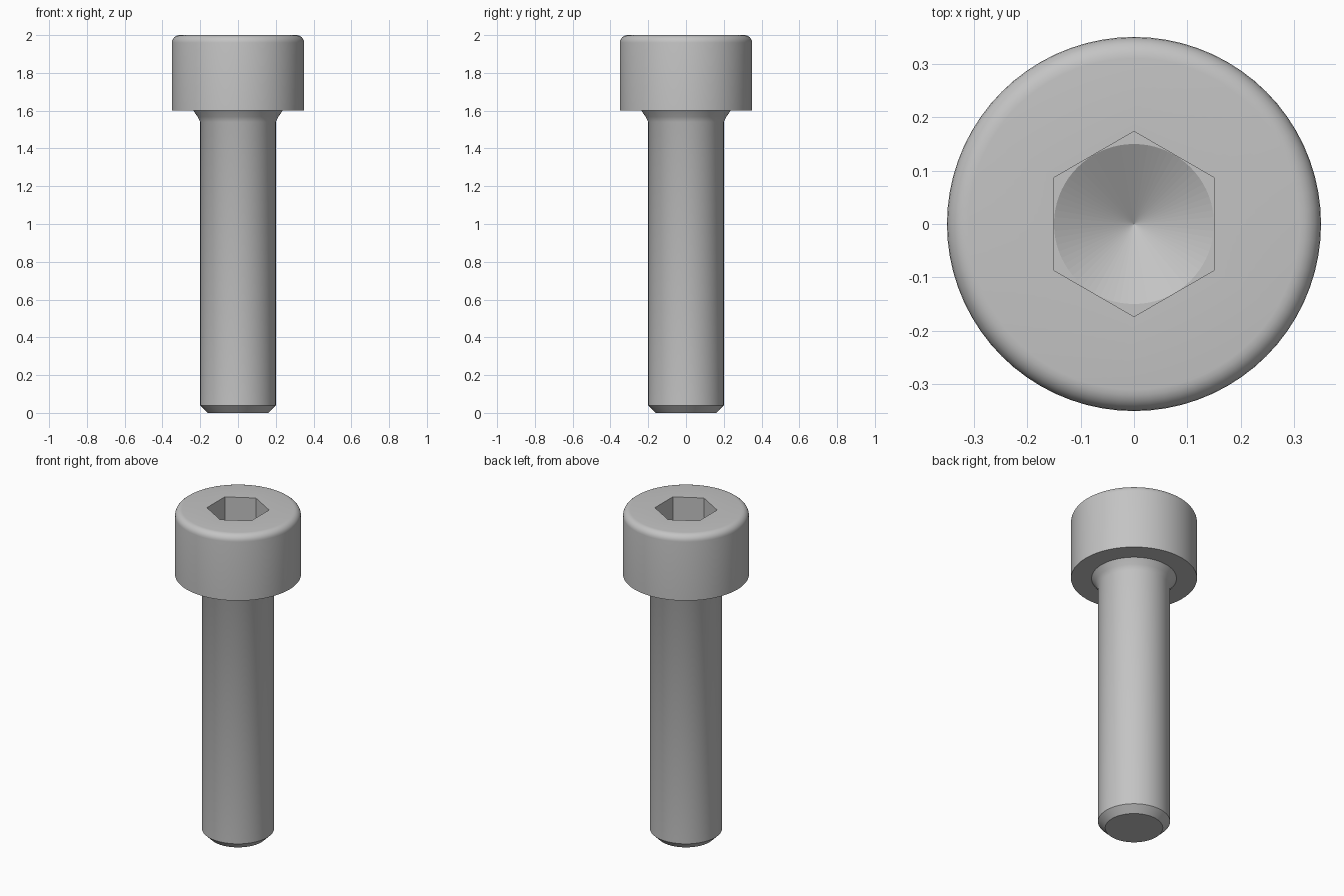
import bpy, bmesh
from math import sin, cos, pi, radians

if "Cube" in bpy.data.objects:
    bpy.data.objects.remove(bpy.data.objects["Cube"], do_unlink=True)

SEGMENTS = 72
HEAD_R, SHANK_R, HEX_R = 0.35, 0.2, 0.15
TOP, HEAD_Z, HEX_Z = 2.0, 1.6, 1.8
ROUND = 0.04

steel = bpy.data.materials.new("steel grey")
steel.use_nodes = True
grey = (0.55, 0.55, 0.55, 1)
steel.diffuse_color = grey
steel.node_tree.nodes["Principled BSDF"].inputs["Base Color"].default_value = grey

bm = bmesh.new()


def ring(radius, z, hexagonal=False):
    """Circle of vertices, or a hexagon whose flats lie at the given radius."""
    verts = []
    for i in range(SEGMENTS):
        a = 2 * pi * i / SEGMENTS
        r = radius
        if hexagonal:
            r /= cos((a + pi / 6) % (pi / 3) - pi / 6)
        verts.append(bm.verts.new((r * cos(a), r * sin(a), z)))
    return verts


def bridge(lower, upper):
    for i in range(SEGMENTS):
        j = (i + 1) % SEGMENTS
        bm.faces.new((lower[i], lower[j], upper[j], upper[i]))


# Chamfered tip, shank, neck fillet and head underside
rings = [ring(0.16, 0), ring(SHANK_R, 0.04), ring(SHANK_R, 1.54),
         ring(0.214, 1.568), ring(0.236, HEAD_Z), ring(HEAD_R, HEAD_Z)]

# Head side with a rounded top rim
for k in range(7):
    a = k * pi / 12
    rings.append(ring(HEAD_R - ROUND + ROUND * cos(a), TOP - ROUND + ROUND * sin(a)))

# Hexagonal socket walls
rings += [ring(HEX_R, TOP, True), ring(HEX_R, HEX_Z, True)]
for lower, upper in zip(rings, rings[1:]):
    bridge(lower, upper)

# Flat tip and socket floor with a drilled cone
bm.faces.new(list(reversed(rings[0])))
floor = ring(HEX_R * 0.998, HEX_Z)
bridge(rings[-1], floor)
apex = bm.verts.new((0, 0, HEX_Z - HEX_R * 0.577))
cone = [bm.faces.new((floor[i], floor[(i + 1) % SEGMENTS], apex)) for i in range(SEGMENTS)]

# Smooth faces with crisp edges at sharp angles
bm.normal_update()
for f in bm.faces:
    f.smooth = f not in cone
for e in bm.edges:
    e.smooth = e.calc_face_angle(0) < radians(29)

mesh = bpy.data.meshes.new("socket_head_bolt")
bm.to_mesh(mesh)
bm.free()
mesh.materials.append(steel)
bolt = bpy.data.objects.new("socket_head_bolt", mesh)
bpy.context.collection.objects.link(bolt)
